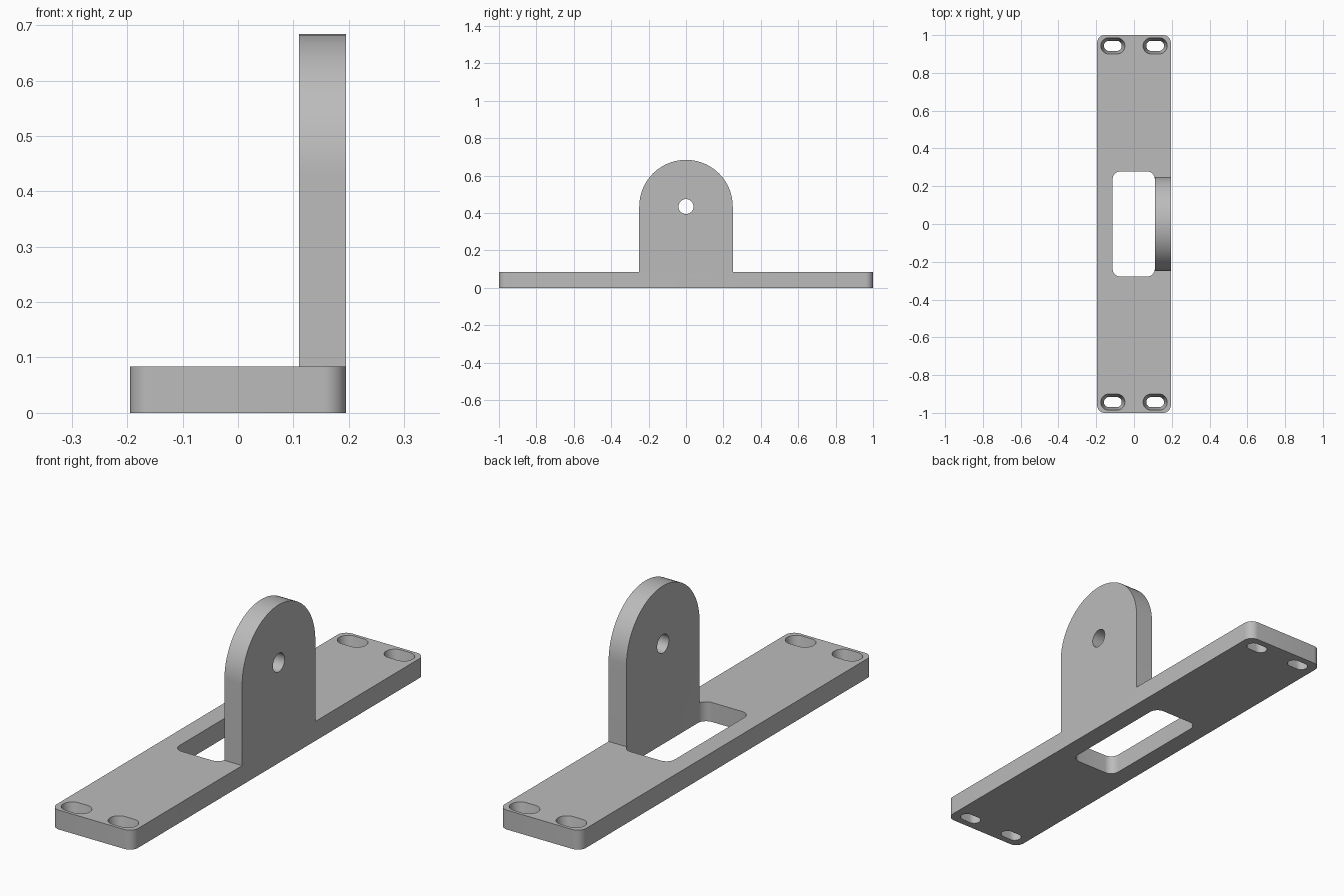
import bpy, bmesh, math
from mathutils import Matrix, Vector

cube = bpy.data.objects.get("Cube")
if cube:
    bpy.data.objects.remove(cube, do_unlink=True)

HALF_W, HALF_L, THICK = 0.195, 1.0, 0.084
LUG_X, LUG_R, PIVOT_Z = 0.11, 0.25, 0.434

grey = bpy.data.materials.new("plain grey")
grey.use_nodes = True
colour = (0.5, 0.5, 0.5, 1)
grey.diffuse_color = colour
grey.node_tree.nodes["Principled BSDF"].inputs["Base Color"].default_value = colour


def arc(cx, cy, r, start, end, steps):
    return [(cx + r * math.cos(start + (end - start) * i / steps),
             cy + r * math.sin(start + (end - start) * i / steps)) for i in range(steps + 1)]


def rounded_rect(w, h, r, steps=10):
    """Outline of a rounded rectangle, from its half sizes."""
    points = []
    for i, (sx, sy) in enumerate([(1, 1), (-1, 1), (-1, -1), (1, -1)]):
        a = i * math.pi / 2
        points += arc(sx * (w - r), sy * (h - r), r, a, a + math.pi / 2, steps)
    return points


def loft(name, lower, upper, z0, z1, place=Matrix()):
    """Solid between two matching outlines."""
    bm = bmesh.new()
    a = [bm.verts.new(place @ Vector((x, y, z0))) for x, y in lower]
    b = [bm.verts.new(place @ Vector((x, y, z1))) for x, y in upper]
    bm.faces.new(a[::-1])
    bm.faces.new(b)
    for i in range(len(a)):
        j = (i + 1) % len(a)
        bm.faces.new((a[i], a[j], b[j], b[i]))
    bmesh.ops.remove_doubles(bm, verts=bm.verts, dist=1e-5)
    bmesh.ops.recalc_face_normals(bm, faces=bm.faces)
    mesh = bpy.data.meshes.new(name)
    bm.to_mesh(mesh)
    bm.free()
    mesh.materials.append(grey)
    obj = bpy.data.objects.new(name, mesh)
    bpy.context.collection.objects.link(obj)
    return obj


def combine(target, tool, operation):
    """Apply a boolean and discard the tool."""
    mod = target.modifiers.new(operation, 'BOOLEAN')
    mod.operation, mod.object, mod.solver = operation, tool, 'EXACT'
    bpy.context.view_layer.objects.active = target
    bpy.ops.object.modifier_apply(modifier=mod.name)
    bpy.data.objects.remove(tool, do_unlink=True)


# Base plate with its rounded window
outline = rounded_rect(HALF_W, HALF_L, 0.04)
bracket = loft("mounting_bracket", outline, outline, 0, THICK)
window = rounded_rect(0.1115, 0.278, 0.04)
combine(bracket, loft("window_cutter", window, window, -0.1, 0.2,
                      Matrix.Translation((-0.0015, 0, 0))), 'DIFFERENCE')

# Tapered screw slots, wider at the top
narrow = rounded_rect(0.047, 0.027, 0.0269)
wide = rounded_rect(0.064, 0.043, 0.0429)
for sx in (-1, 1):
    for sy in (-1, 1):
        spot = Matrix.Translation((sx * 0.112, sy * 0.943, 0))
        combine(bracket, loft("hole_cutter", narrow, narrow, -0.05, 0.01, spot), 'DIFFERENCE')
        combine(bracket, loft("slot_cutter", narrow, wide, 0, THICK + 0.0005, spot), 'DIFFERENCE')

# Upright round-topped lug; local x, y, z become world y, z, x
upright = Matrix(((0, 0, 1, 0), (1, 0, 0, 0), (0, 1, 0, 0), (0, 0, 0, 1)))
profile = [(-LUG_R, THICK), (LUG_R, THICK)] + arc(0, PIVOT_Z, LUG_R, 0, math.pi, 48)
lug = loft("lug", profile, profile, LUG_X, HALF_W, upright)
bore = arc(0, PIVOT_Z, 0.04, 0, math.tau, 32)[:-1]
combine(lug, loft("pivot_cutter", bore, bore, 0, 0.3, upright), 'DIFFERENCE')
combine(bracket, lug, 'UNION')

# Tidy flat faces, keep hard edges
bm = bmesh.new()
bm.from_mesh(bracket.data)
bmesh.ops.remove_doubles(bm, verts=bm.verts, dist=1e-5)
bmesh.ops.dissolve_limit(bm, angle_limit=0.01, verts=bm.verts, edges=bm.edges)
bm.to_mesh(bracket.data)
bm.free()
bpy.ops.object.select_all(action='DESELECT')
bracket.select_set(True)
bpy.context.view_layer.objects.active = bracket
bpy.ops.object.shade_smooth_by_angle(angle=math.radians(30))
